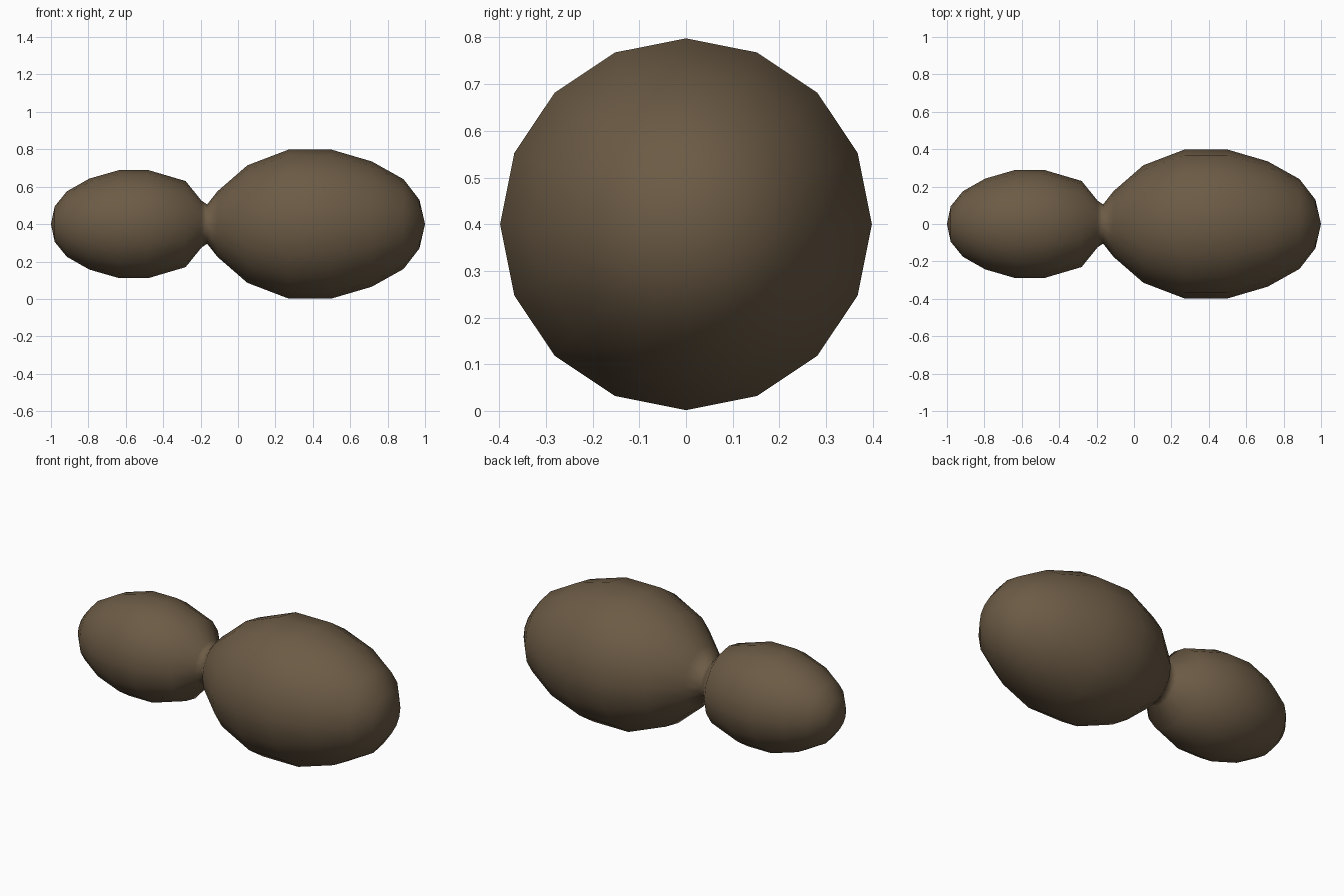
import bpy, bmesh, math

if "Cube" in bpy.data.objects:
    bpy.data.objects.remove(bpy.data.objects["Cube"])

SIDES = 16
# Profile along x: (x, radius), small lobe, waist, large lobe
profile = [(-1.0, 0), (-0.98, 0.095), (-0.915, 0.175), (-0.795, 0.243), (-0.635, 0.289),
           (-0.48, 0.289), (-0.28, 0.23), (-0.195, 0.125), (-0.165, 0.105), (-0.11, 0.175),
           (0.05, 0.314), (0.27, 0.398), (0.5, 0.398), (0.715, 0.335), (0.885, 0.24),
           (0.97, 0.13), (1.0, 0)]

# Pod: revolve the profile around its long axis
bm = bmesh.new()
pts = [bm.verts.new((x, 0, r)) for x, r in profile]
edges = [bm.edges.new(pair) for pair in zip(pts, pts[1:])]
bmesh.ops.spin(bm, geom=pts + edges, cent=(0, 0, 0), axis=(1, 0, 0),
               angle=math.tau, steps=SIDES, use_duplicate=False)
bmesh.ops.remove_doubles(bm, verts=bm.verts, dist=0.0005)
bmesh.ops.dissolve_degenerate(bm, edges=bm.edges, dist=0.0001)
bmesh.ops.translate(bm, verts=bm.verts, vec=(0, 0, 0.4))
bmesh.ops.recalc_face_normals(bm, faces=bm.faces)
for f in bm.faces:
    f.smooth = True
mesh = bpy.data.meshes.new("two_lobed_pod")
bm.to_mesh(mesh)
bm.free()
pod = bpy.data.objects.new("two_lobed_pod", mesh)
bpy.context.collection.objects.link(pod)

# Brown shell colour
brown = bpy.data.materials.new("brown_shell")
brown.diffuse_color = (0.15, 0.105, 0.06, 1)
brown.use_nodes = True
brown.node_tree.nodes["Principled BSDF"].inputs["Base Color"].default_value = brown.diffuse_color
mesh.materials.append(brown)
